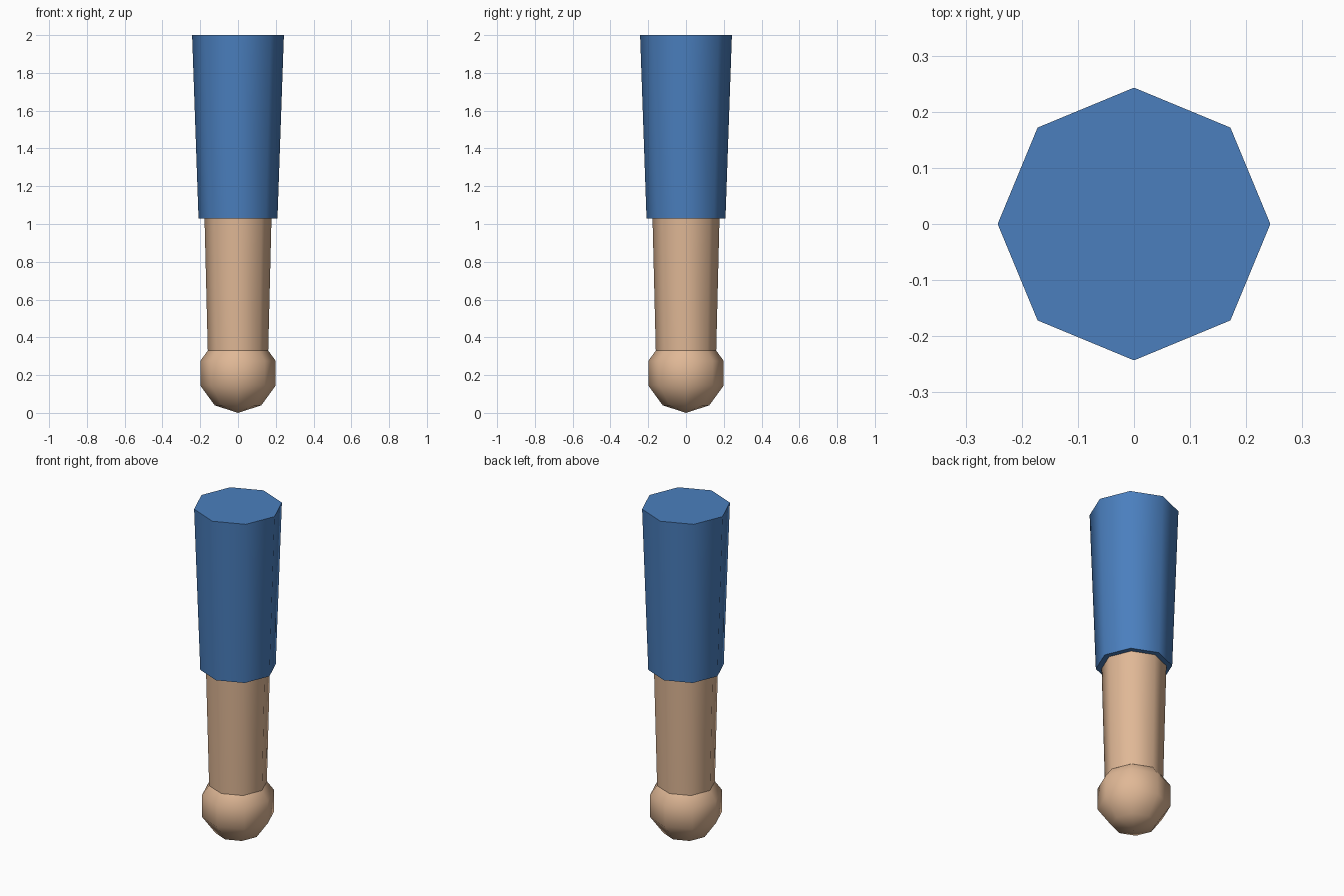
import bpy
import math

cube = bpy.data.objects.get("Cube")
if cube:
    bpy.data.objects.remove(cube, do_unlink=True)

SIDES = 8


def make_material(name, colour):
    mat = bpy.data.materials.new(name)
    mat.use_nodes = True
    mat.diffuse_color = colour
    mat.node_tree.nodes["Principled BSDF"].inputs["Base Color"].default_value = colour
    return mat


def finish(name, mat):
    obj = bpy.context.object
    obj.name = obj.data.name = name
    obj.data.materials.append(mat)
    bpy.ops.object.shade_smooth_by_angle(angle=math.radians(60))
    return obj


def tapered_tube(name, bottom, top, r_bottom, r_top, mat):
    bpy.ops.mesh.primitive_cone_add(
        vertices=SIDES, radius1=r_bottom, radius2=r_top, depth=top - bottom,
        end_fill_type='TRIFAN', location=(0, 0, (bottom + top) / 2))
    return finish(name, mat)


blue = make_material("sleeve blue", (0.069, 0.212, 0.515, 1))
skin = make_material("skin", (0.745, 0.479, 0.305, 1))

# Upper arm covered by the sleeve, closed at both ends
tapered_tube("sleeve", 1.03, 2.0, 0.209, 0.243, blue)

# Bare forearm, tucked slightly into the sleeve and the hand
tapered_tube("forearm", 0.33, 1.06, 0.16, 0.178, skin)

# Rounded low-poly hand
bpy.ops.mesh.primitive_uv_sphere_add(
    segments=SIDES, ring_count=5, radius=0.21, location=(0, 0, 0.21))
finish("hand", skin)
